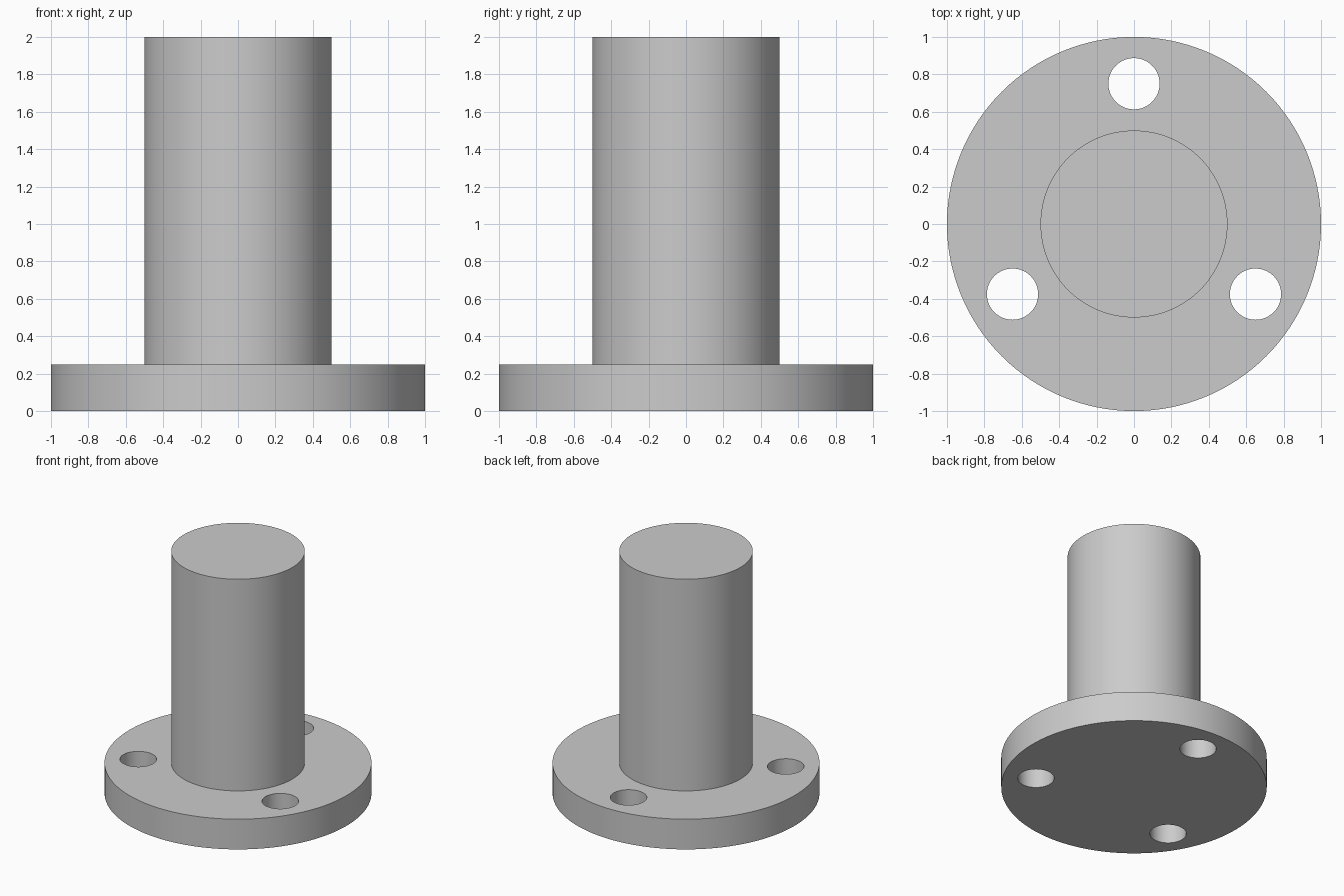
import bpy, math

if "Cube" in bpy.data.objects:
    bpy.data.objects.remove(bpy.data.objects["Cube"])

FLANGE_R, FLANGE_H = 1.0, 0.25
SHAFT_R, TOP_Z = 0.5, 2.0
HOLE_R, BOLT_CIRCLE_R = 0.137, 0.75

grey = bpy.data.materials.new("plain_grey")
grey.diffuse_color = (0.6, 0.6, 0.6, 1.0)
grey.use_nodes = True
grey.node_tree.nodes["Principled BSDF"].inputs["Base Color"].default_value = grey.diffuse_color


def cylinder(name, radius, z0, z1, x=0.0, y=0.0, sides=128):
    bpy.ops.mesh.primitive_cylinder_add(
        vertices=sides, radius=radius, depth=z1 - z0, location=(x, y, (z0 + z1) / 2))
    obj = bpy.context.object
    obj.name = name
    obj.data.materials.append(grey)
    return obj


def boolean(target, tool, operation):
    mod = target.modifiers.new(operation.lower(), 'BOOLEAN')
    mod.operation = operation
    mod.solver = 'EXACT'
    mod.object = tool
    bpy.context.view_layer.objects.active = target
    bpy.ops.object.modifier_apply(modifier=mod.name)
    bpy.data.objects.remove(tool, do_unlink=True)


# Round flange fused with the solid shaft
body = cylinder("flanged_shaft", FLANGE_R, 0, FLANGE_H)
shaft = cylinder("shaft", SHAFT_R, FLANGE_H / 2, TOP_Z)
boolean(body, shaft, 'UNION')

# Three evenly spaced through holes, the first one at the back
for i in range(3):
    a = math.radians(90 + 120 * i)
    cutter = cylinder("hole_cutter", HOLE_R, -0.1, FLANGE_H + 0.1,
                      BOLT_CIRCLE_R * math.cos(a), BOLT_CIRCLE_R * math.sin(a), 64)
    cutter.hide_render = True
    boolean(body, cutter, 'DIFFERENCE')

# Smooth walls, crisp rims
bpy.ops.object.select_all(action='DESELECT')
body.select_set(True)
bpy.context.view_layer.objects.active = body
bpy.ops.object.shade_smooth_by_angle(angle=math.radians(30))
